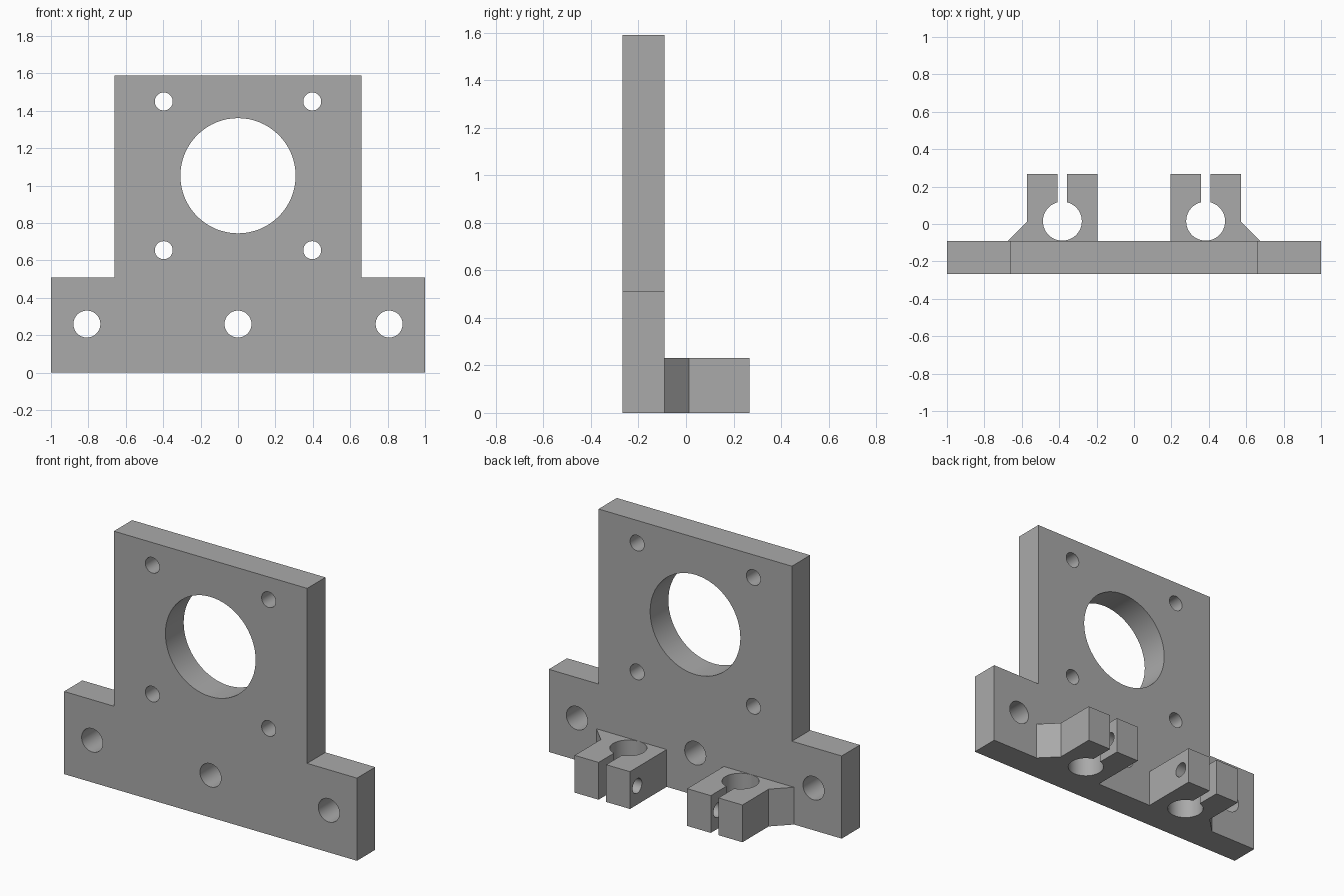
import bpy, bmesh
from math import sin, cos, pi, asin, radians
from mathutils import Matrix

cube = bpy.data.objects.get("Cube")
if cube:
    bpy.data.objects.remove(cube, do_unlink=True)

grey = bpy.data.materials.new("plain grey")
grey.use_nodes = True
grey.diffuse_color = (0.4, 0.4, 0.4, 1)
grey.node_tree.nodes["Principled BSDF"].inputs["Base Color"].default_value = (0.4, 0.4, 0.4, 1)


def add_object(name, bm):
    """Turn a bmesh into a linked grey object."""
    bmesh.ops.recalc_face_normals(bm, faces=bm.faces)
    mesh = bpy.data.meshes.new(name)
    bm.to_mesh(mesh)
    bm.free()
    mesh.materials.append(grey)
    obj = bpy.data.objects.new(name, mesh)
    bpy.context.scene.collection.objects.link(obj)
    return obj


def prism(name, near, far):
    """Solid between two matching outlines."""
    bm = bmesh.new()
    a = [bm.verts.new(p) for p in near]
    b = [bm.verts.new(p) for p in far]
    bm.faces.new(a)
    bm.faces.new(b)
    for i in range(len(a)):
        bm.faces.new((a[i - 1], a[i], b[i], b[i - 1]))
    return add_object(name, bm)


def drill(obj, holes, axis):
    """Cut round holes (centre, radius, length) along the x or y axis."""
    turn = Matrix.Rotation(pi / 2, 4, "Y" if axis == "x" else "X")
    bm = bmesh.new()
    for centre, radius, length in holes:
        bmesh.ops.create_cone(bm, cap_ends=True, segments=64, radius1=radius, radius2=radius,
                              depth=length, matrix=Matrix.Translation(centre) @ turn)
    cutter = add_object("hole_cutter", bm)
    cutter.hide_render = True
    mod = obj.modifiers.new("holes", "BOOLEAN")
    mod.operation, mod.solver, mod.object = "DIFFERENCE", "EXACT", cutter
    bpy.context.view_layer.update()
    bpy.context.view_layer.objects.active = obj
    bpy.ops.object.modifier_apply(modifier=mod.name)
    bpy.data.objects.remove(cutter, do_unlink=True)


def shade(obj):
    bpy.ops.object.select_all(action="DESELECT")
    obj.select_set(True)
    bpy.context.view_layer.objects.active = obj
    bpy.ops.object.shade_smooth_by_angle(angle=radians(30))


# Upright plate: stepped outline with motor, screw and foot holes
FRONT, BACK = -0.268, -0.09
half = [(1, 0), (1, 0.51), (0.66, 0.51), (0.66, 1.59)]
outline = half + [(-x, z) for x, z in reversed(half)]
plate = prism("mounting_plate", [(x, FRONT, z) for x, z in outline],
              [(x, BACK, z) for x, z in outline])
mid = (FRONT + BACK) / 2
holes = [((0, mid, 1.053), 0.308, 0.4)]
holes += [((x, mid, z), 0.048, 0.4) for x in (-0.397, 0.397) for z in (0.655, 1.45)]
holes += [((x, mid, 0.26), 0.072, 0.4) for x in (-0.808, 0, 0.808)]
drill(plate, holes, "y")
shade(plate)

# Split rod clamps: block with outer gusset, round bore and slot
END, HEIGHT, CX, CY, R, GAP = 0.268, 0.23, 0.383, 0.015, 0.104, 0.026
start = asin(GAP / R)
bore = []
for i in range(65):
    a = start + (2 * pi - 2 * start) * i / 64
    bore.append((CX + R * sin(a), CY + R * cos(a)))
shape = [(CX - GAP, END), (0.195, END), (0.195, BACK), (0.675, BACK),
         (0.573, 0.012), (0.573, END), (CX + GAP, END)] + bore

for side, label in ((1, "left"), (-1, "right")):
    clamp = prism(label + "_rod_clamp", [(side * x, y, 0) for x, y in shape],
                  [(side * x, y, HEIGHT) for x, y in shape])
    # Clamp screw hole through the inner ear only
    drill(clamp, [((side * 0.27, 0.197, HEIGHT / 2), 0.045, 0.2)], "x")
    shade(clamp)
